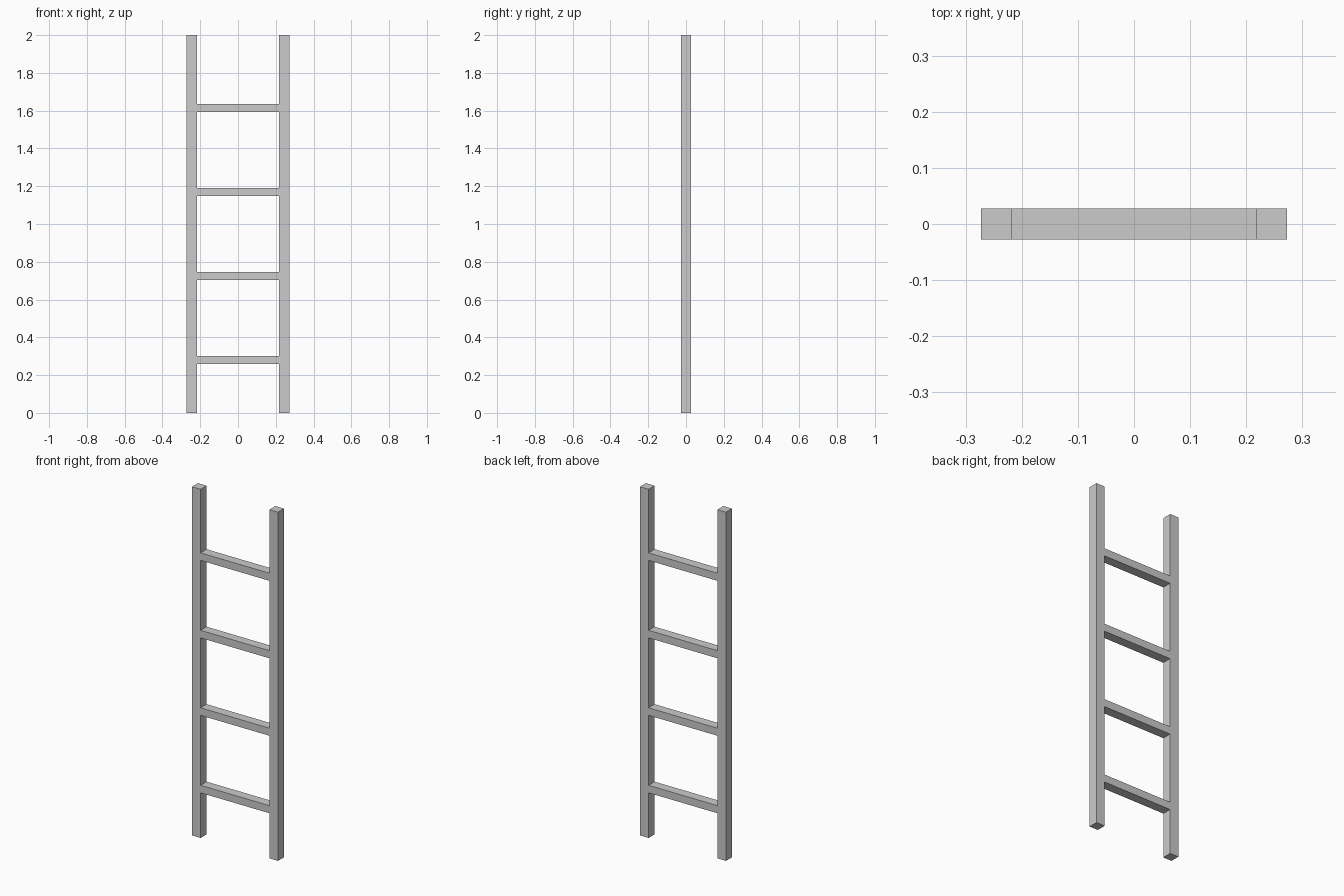
import bpy

if "Cube" in bpy.data.objects:
    bpy.data.objects.remove(bpy.data.objects["Cube"])

HEIGHT = 2.0
THICK = 0.0545        # square section of the side rails
HALF_WIDTH = 0.2727   # outer edge of the ladder
RUNG_H = 0.0436
RUNG_Z0, RUNG_STEP, RUNG_COUNT = 0.2805, 0.4444, 4


def box(name, size, centre):
    """Add a box with its scale baked into the mesh."""
    bpy.ops.mesh.primitive_cube_add(size=1, location=centre)
    ob = bpy.context.object
    ob.name = name
    ob.scale = size
    bpy.ops.object.transform_apply(location=False, rotation=False, scale=True)
    return ob


# Upright side rails
for side, label in ((-1, "left"), (1, "right")):
    box(f"{label}_rail", (THICK, THICK, HEIGHT),
        (side * (HALF_WIDTH - THICK / 2), 0, HEIGHT / 2))

# Evenly spaced rungs, flush with the rails front and back
span = 2 * (HALF_WIDTH - THICK)
for i in range(RUNG_COUNT):
    box(f"rung_{i + 1}", (span, THICK, RUNG_H), (0, 0, RUNG_Z0 + i * RUNG_STEP))
